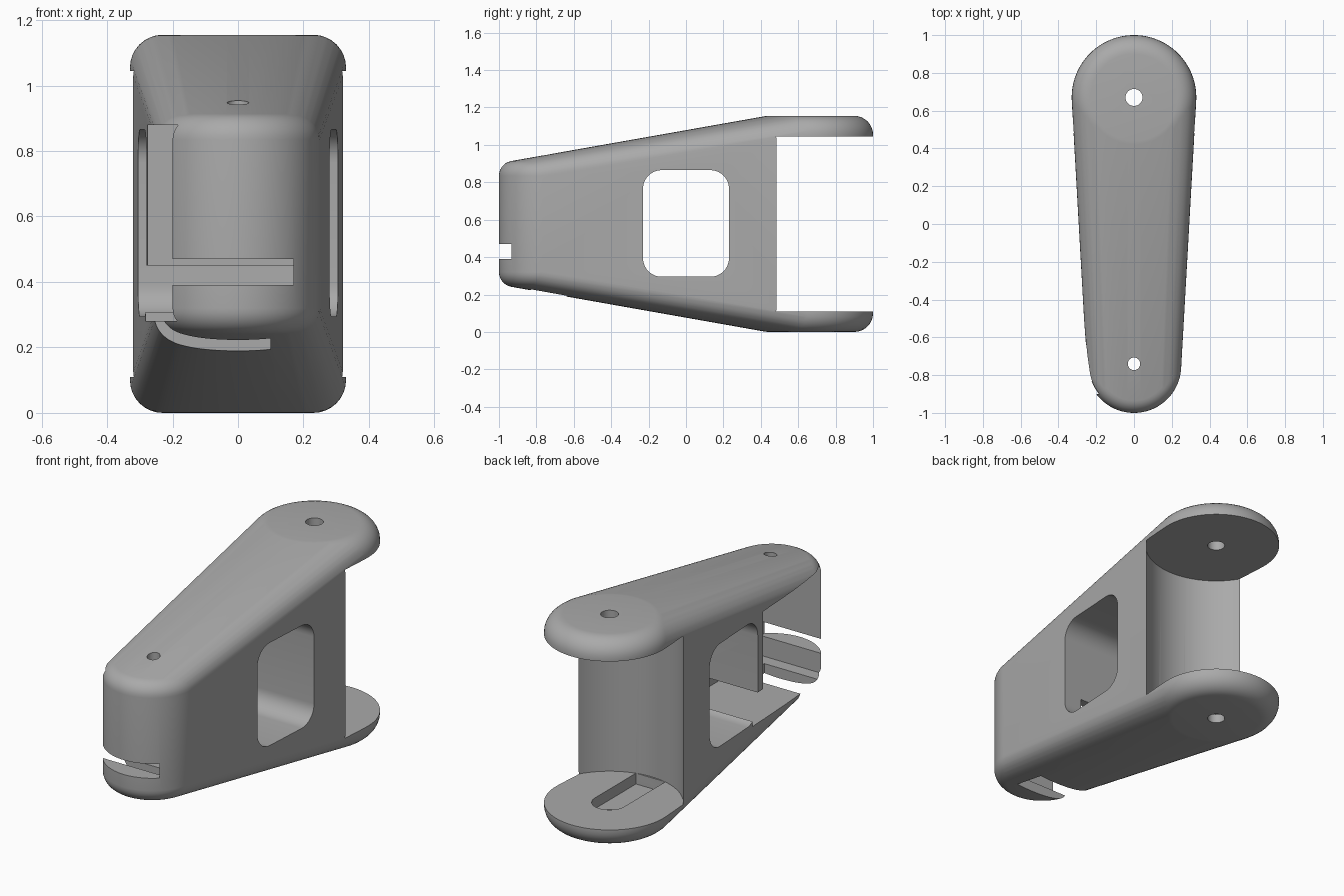
import bpy, bmesh, math
from mathutils import Vector

cube = bpy.data.objects.get("Cube")
if cube:
    bpy.data.objects.remove(cube, do_unlink=True)

grey = bpy.data.materials.new("matte_grey")
grey.use_nodes = True
GREY = (0.4, 0.4, 0.4, 1)
grey.diffuse_color = GREY
grey.node_tree.nodes["Principled BSDF"].inputs["Base Color"].default_value = GREY


def make_object(name, bm):
    bmesh.ops.recalc_face_normals(bm, faces=bm.faces)
    mesh = bpy.data.meshes.new(name)
    bm.to_mesh(mesh)
    bm.free()
    mesh.materials.append(grey)
    obj = bpy.data.objects.new(name, mesh)
    bpy.context.collection.objects.link(obj)
    return obj


def add_rounded_disc(bm, y, radius, low, high, fillet, sides=96, steps=8):
    """Points of a filleted drum, ready for the hull."""
    for step in range(steps + 1):
        a = math.pi / 2 * step / steps
        r = radius - fillet * (1 - math.cos(a))
        lift = fillet * (1 - math.sin(a))
        for z in (low + lift, high - lift):
            for i in range(sides):
                t = math.tau * i / sides
                bm.verts.new((r * math.cos(t), y + r * math.sin(t), z))


def box(name, x, y, z, round_x=0):
    bm = bmesh.new()
    bmesh.ops.create_cube(bm, size=1)
    for v in bm.verts:
        v.co = Vector([a + (b - a) * (c + 0.5) for (a, b), c in zip((x, y, z), v.co)])
    if round_x:
        edges = [e for e in bm.edges if abs(e.verts[0].co.x - e.verts[1].co.x) > 0.01]
        bmesh.ops.bevel(bm, geom=edges, offset=round_x, segments=10, profile=0.5,
                        affect='EDGES')
    return make_object(name, bm)


def cylinder(name, y, radius, z, sides=48):
    bm = bmesh.new()
    bmesh.ops.create_cone(bm, cap_ends=True, segments=sides, radius1=radius,
                          radius2=radius, depth=z[1] - z[0])
    bmesh.ops.translate(bm, verts=bm.verts, vec=(0, y, (z[0] + z[1]) / 2))
    return make_object(name, bm)


# Tapered body: hull of a tall rear drum and a short front drum
REAR, FRONT = 0.67, -0.75
bm = bmesh.new()
add_rounded_disc(bm, REAR, 0.33, 0, 1.155, 0.1)
add_rounded_disc(bm, FRONT, 0.25, 0.24, 0.915, 0.08)
hull = bmesh.ops.convex_hull(bm, input=bm.verts)
loose = [v for v in bm.verts if not v.link_faces]
bmesh.ops.delete(bm, geom=loose, context='VERTS')
bmesh.ops.dissolve_limit(bm, angle_limit=0.002, verts=bm.verts, edges=bm.edges)
body = make_object("fork_body", bm)

# Openings
cutters = [
    cylinder("rear_recess", REAR, 0.37, (0.11, 1.045), 128),
    box("side_window", (-1, 1), (-0.23, 0.23), (0.295, 0.865), 0.1),
    box("front_cavity", (-1, 0.17), (-0.9, -0.28), (0.28, 0.88)),
    box("cavity_passage", (-1, 0.17), (-0.3, -0.18), (0.281, 0.45)),
    box("front_slot", (-1, 0.17), (-1.2, -0.8), (0.39, 0.47)),
    box("bottom_slot", (-1, 0.1), (-0.83, -0.64), (-0.2, 0.4)),
    cylinder("rear_pin_hole", REAR, 0.045, (-0.2, 1.4)),
    cylinder("front_pin_hole", -0.74, 0.033, (0.1, 1.2)),
    cylinder("channel_end", REAR, 0.09, (0.05, 0.3)),
    box("channel", (-0.09, 0.09), (0.31, REAR), (0.05, 0.3)),
]
for cutter in cutters:
    cutter.hide_render = True
    cutter.hide_viewport = True
    cutter.display_type = 'WIRE'
    mod = body.modifiers.new(cutter.name, 'BOOLEAN')
    mod.operation = 'DIFFERENCE'
    mod.solver = 'EXACT'
    mod.object = cutter

# Apply the cuts, then shade smooth with sharp rims
graph = bpy.context.evaluated_depsgraph_get()
result = bpy.data.meshes.new_from_object(body.evaluated_get(graph))
body.modifiers.clear()
body.data = result
for cutter in cutters:
    bpy.data.objects.remove(cutter, do_unlink=True)
bpy.ops.object.select_all(action='DESELECT')
body.select_set(True)
bpy.context.view_layer.objects.active = body
bpy.ops.object.shade_smooth_by_angle(angle=math.radians(25))
